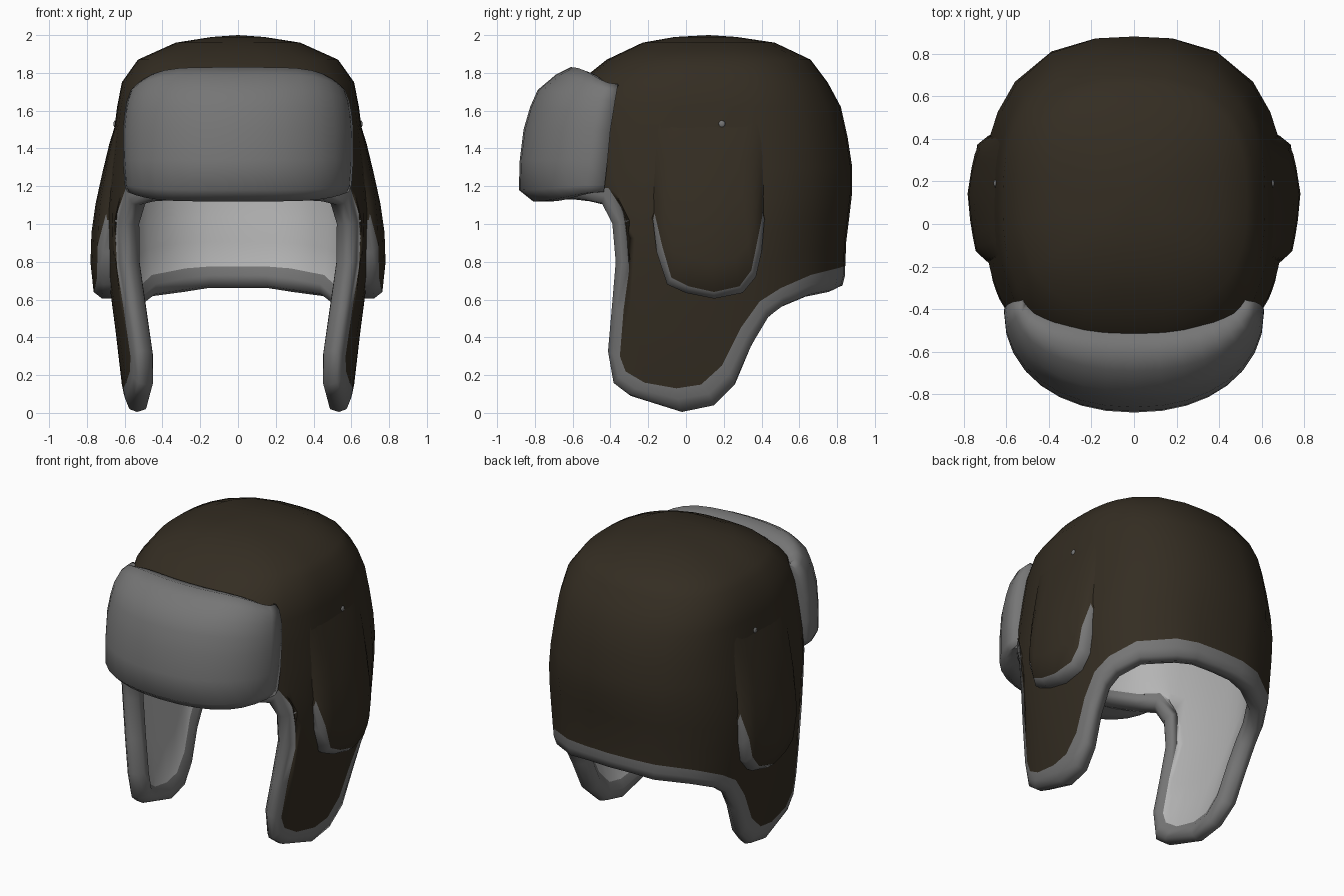
import bpy, bmesh, math

if "Cube" in bpy.data.objects:
    bpy.data.objects.remove(bpy.data.objects["Cube"])

def material(name, col):
    m = bpy.data.materials.new(name)
    m.diffuse_color = (*col, 1)
    m.use_nodes = True
    m.node_tree.nodes["Principled BSDF"].inputs["Base Color"].default_value = m.diffuse_color
    return m

BROWN = material("dark brown cloth", (0.034, 0.026, 0.016))
FUR = material("grey fur trim", (0.18, 0.18, 0.18))
LINING = material("pale grey lining", (0.46, 0.46, 0.46))

P, CY = 2.6, 0.1
# shell cross-sections: z, half width, front radius, back radius
PROFILE = [(0, .585, .78, .73), (.15, .615, .78, .74), (.45, .65, .78, .74), (.7, .685, .78, .74),
           (.95, .705, .78, .75), (1.13, .70, .78, .78), (1.35, .675, .78, .78),
           (1.62, .64, .74, .72), (1.75, .615, .67, .65), (1.87, .53, .52, .56),
           (1.96, .33, .33, .37), (1.99, .14, .16, .17)]

def lerp(a, b, t):
    return tuple(p + (q - p) * t for p, q in zip(a, b))

def section(z):
    z = min(max(z, 0), 1.99)
    for a, b in zip(PROFILE, PROFILE[1:]):
        if z <= b[0]:
            return lerp(a, b, (z - a[0]) / (b[0] - a[0]))[1:]

def angle(y, z):
    """Angle round the shell; values beyond 1 are already degrees."""
    if abs(y) > 1:
        return math.radians(y)
    _, f, b = section(z)
    r = min(abs(y - CY) / (b if y > CY else f), 1)
    return math.copysign(math.asin(r ** (P / 2)), y - CY)

def surface(u, z, off=0.0, drop=1.0):
    rx, f, b = section(z)
    c, s = max(math.cos(u), 0), math.sin(u)
    if c < 1e-6:
        c = 0
    ry = max((b if s > 0 else f) - off, .03)
    y = CY + math.copysign(abs(s) ** (2 / P), s) * ry
    zz = z if z < 1.3 else 1.3 + (z - 1.3) * drop
    return (max(rx - off, .03) * c ** (2 / P), y, zz)

def skin_x(y, z):
    return surface(angle(y, z), z)[0]

def build(name, cols, rule, mats, poles=(), mirror=True):
    """Quad grid from columns of points; poles = (row, point, material)."""
    bm = bmesh.new()
    g = [[bm.verts.new(p) for p in c] for c in cols]
    for i in range(len(g) - 1):
        for j in range(len(g[0]) - 1):
            f = bm.faces.new((g[i][j], g[i + 1][j], g[i + 1][j + 1], g[i][j + 1]))
            f.material_index = rule(i, j)
    for row, pt, mi in poles:
        v = bm.verts.new(pt)
        for i in range(len(g) - 1):
            bm.faces.new((g[i][row], g[i + 1][row], v)).material_index = mi
    bmesh.ops.recalc_face_normals(bm, faces=bm.faces)
    for f in bm.faces:
        f.smooth = True
    me = bpy.data.meshes.new(name)
    bm.to_mesh(me)
    bm.free()
    for m in mats:
        me.materials.append(m)
    ob = bpy.data.objects.new(name, me)
    bpy.context.collection.objects.link(ob)
    if mirror:
        ob.modifiers.new("Mirror", 'MIRROR').use_clip = True
    return ob

# --- hat shell: rim (y, z), cloth edge (y, z), y on the ring above, front to back
EDGE = [(-90, 1.13, -90, 1.21, -90), (-80, 1.13, -80, 1.21, -80), (-.64, 1.13, -.64, 1.21, -.65),
        (-.55, 1.12, -.54, 1.2, -.58),
        (-.46, 1.10, -.41, 1.19, -.5), (-.41, 1.0, -.30, 1.02, -.43), (-.39, .8, -.295, .8, -.36),
        (-.41, .55, -.33, .55, -.2), (-.43, .33, -.35, .3, -.1), (-.40, .15, -.32, .22, -.04),
        (-.32, .09, -.22, .16, .03), (-.03, .005, -.05, .13, .1), (.15, .04, .08, .15, .18),
        (.27, .15, .19, .25, .27), (.36, .35, .29, .45, .36), (.45, .5, .39, .59, .44),
        (.53, .56, .5, .66, .53), (.67, .615, .66, .73, .66), (.8, .64, .8, .765, .8),
        (80, .66, 80, .775, 80), (90, .66, 90, .775, 90)]
DOME = [1.3, 1.46, 1.62, 1.75, 1.82, 1.87, 1.92, 1.96, 1.99]
T, N = .1, 4
cols = []
for ay, az, by, bz, qy in EDGE:
    a, b, q = (angle(ay, az), az), (angle(by, bz), bz), (angle(qy, 1.3), 1.3)
    path = [(q[0], z) for z in reversed(DOME)] + [lerp(q, b, k / N) for k in range(1, N + 1)]
    col = [surface(*p) for p in path]
    col += [surface(*lerp(a, b, .55), .0), surface(*lerp(a, b, .12), .012),
            surface(*a, .05), surface(*lerp(a, b, .12), .1), surface(*lerp(a, b, .6), .12)]
    col += [surface(*p, T, .88) for p in reversed(path)]
    cols.append(col)
L = len(DOME) + N
build("hat_shell", cols, lambda i, j: 0 if j < L - 1 else (1 if j < L + 5 else 2),
      (BROWN, FUR, LINING), [(0, (0, .12, 2.0), 0), (-1, (0, .12, 1.915), 2)])

# --- raised ear covers: cloth pouch with a fur-coloured lower wall
U = [(-.185, 1.03), (-.175, 1.02), (-.155, .85), (-.1, .68), (.0, .635), (.15, .605), (.3, .635),
     (.37, .72), (.40, .85), (.415, 1.02), (.42, 1.03)]
cols = []
for i, (y, z) in enumerate(U):
    end = min(i, len(U) - 1 - i)
    def lift(yy, zz):
        h = min(max((1.56 - zz) / .76, 0), 1)
        full = .09 * h * (1 - .35 * abs(yy - .13) / .28) - .012 * max(0, 1 - h / .12)
        return -.015 if end == 0 else full * (.35 if end == 1 else 1)
    top = (-.2 + .64 * i / (len(U) - 1), 1.58)
    k0 = .03 if end < 2 else .1
    inner = (y + (.13 - y) * k0, z + .035)
    col = [(skin_x(y, z) - .02, y, z), (skin_x(y, z) + lift(y, z) * .55, y, z)]
    for k in range(7):
        yy, zz = lerp(inner, top, k / 6)
        col.append((skin_x(yy, zz) + lift(yy, zz), yy, zz))
    cols.append(col)
build("ear_cover", cols, lambda i, j: 1 if j < 2 and 0 < i < len(U) - 2 else 0, (BROWN, FUR))

# --- turned-up fur front flap: z, front y, width scale, y of the side ends
ROWS = [(1.15, -.58, .86, -.42), (1.12, -.72, .93, -.43), (1.12, -.81, .96, -.435), (1.18, -.885, .985, -.43),
        (1.34, -.88, 1.0, -.415), (1.5, -.86, 1.0, -.4), (1.62, -.825, .985, -.385), (1.71, -.785, .965, -.375),
        (1.79, -.69, .93, -.365), (1.83, -.61, .88, -.36), (1.80, -.52, .82, -.35), (1.74, -.47, .76, -.35)]
cols, M = [], 16
for i in range(-1, M + 2):
    a = math.pi * min(max(i, 0), M) / M
    tuck = .82 if i in (-1, M + 1) else 1
    c, s = math.cos(a), max(math.sin(a), 0)
    x = math.copysign(abs(c) ** .93, c) * .61 * tuck
    cols.append([(x * w, ye + (yf - ye) * s ** .93,
                  z - .09 * abs(c) ** 5 * max(0, (z - 1.5) / .33)
                  + .05 * abs(c) ** 5 * max(0, (1.25 - z) / .13)) for z, yf, w, ye in ROWS])
build("front_fur_flap", cols, lambda i, j: 0, (FUR,), mirror=False)

# --- small side studs
for side, s in (("right", 1), ("left", -1)):
    bpy.ops.mesh.primitive_uv_sphere_add(segments=8, ring_count=6, radius=.018,
                                         location=(s * skin_x(.19, 1.53), .19, 1.53))
    ob = bpy.context.object
    ob.name = side + "_stud"
    ob.scale.x = .5
    ob.data.materials.append(FUR)
    bpy.ops.object.shade_smooth()
